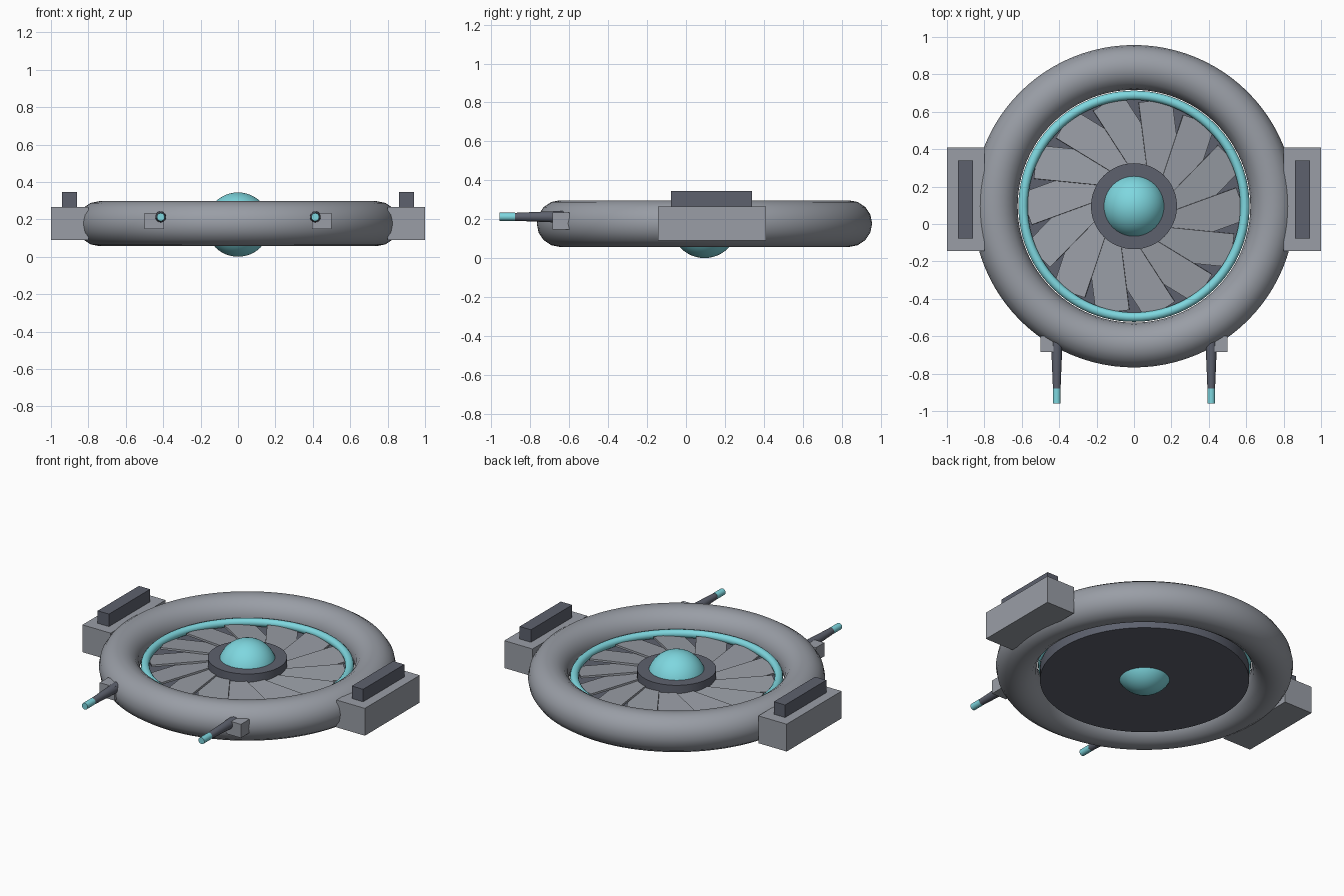
import bpy, bmesh, math
from mathutils import Matrix, Vector

cube = bpy.data.objects.get("Cube")
if cube:
    bpy.data.objects.remove(cube, do_unlink=True)


def material(name, rgb):
    m = bpy.data.materials.new(name)
    m.use_nodes = True
    col = (*rgb, 1)
    m.diffuse_color = col
    m.node_tree.nodes["Principled BSDF"].inputs["Base Color"].default_value = col
    return m


GREY = material("hull grey", (0.32, 0.34, 0.38))
DARK = material("dark grey", (0.11, 0.12, 0.155))
TEAL = material("glowing teal", (0.21, 0.68, 0.74))

CY = 0.095   # disc centre along y
MID = 0.177  # height of the hull's middle plane


def finish(obj, name, mat, smooth=False):
    obj.name = name
    obj.data.materials.append(mat)
    if smooth:
        bpy.ops.object.shade_smooth_by_angle(angle=math.radians(40))
    return obj


def box(name, mat, x, y, z):
    lo, hi = Vector((x[0], y[0], z[0])), Vector((x[1], y[1], z[1]))
    bpy.ops.mesh.primitive_cube_add(size=1, location=(lo + hi) / 2)
    obj = bpy.context.object
    obj.data.transform(Matrix.Diagonal((*(hi - lo), 1)))
    return finish(obj, name, mat)


def torus(name, mat, major, minor, z, sides):
    bpy.ops.mesh.primitive_torus_add(location=(0, CY, z), major_radius=major, minor_radius=minor,
                                     major_segments=96, minor_segments=sides)
    return finish(bpy.context.object, name, mat, True)


def disc(name, mat, radius, z0, z1, sides):
    bpy.ops.mesh.primitive_cylinder_add(vertices=sides, radius=radius, depth=z1 - z0,
                                        location=(0, CY, (z0 + z1) / 2))
    return finish(bpy.context.object, name, mat, True)


def barrel(name, mat, x, back, front, r_back, r_front, z):
    bpy.ops.mesh.primitive_cone_add(vertices=20, radius1=r_back, radius2=r_front, depth=back - front,
                                    location=(x, (back + front) / 2, z), rotation=(math.pi / 2, 0, 0))
    return finish(bpy.context.object, name, mat, True)


# Hull ring, light ring, floor and hub
torus("hull_ring", GREY, 0.742, 0.12, MID, 16)
torus("light_ring", TEAL, 0.593, 0.025, 0.182, 12)
disc("floor_disc", DARK, 0.607, 0.08, 0.155, 64)
disc("hub", DARK, 0.23, 0.15, 0.233, 48)
bpy.ops.mesh.primitive_uv_sphere_add(segments=40, ring_count=24, radius=0.172, location=(0, CY, 0.172))
finish(bpy.context.object, "core_sphere", TEAL, True)

# Swept fan blades, each slightly pitched so it overlaps its neighbour
BLADES = 14
mesh = bpy.data.meshes.new("fan_blades")
bm = bmesh.new()
for i in range(BLADES):
    a = 2 * math.pi * i / BLADES
    place = (Matrix.Rotation(a, 4, 'Z') @ Matrix.Translation((0.37, -0.06, 0.172))
             @ Matrix.Rotation(math.radians(20), 4, 'Z') @ Matrix.Rotation(math.radians(6), 4, 'X')
             @ Matrix.Diagonal((0.44, 0.18, 0.012, 1)))
    bmesh.ops.create_cube(bm, size=1, matrix=place)
bm.to_mesh(mesh)
bm.free()
mesh.materials.append(GREY)
blades = bpy.data.objects.new("fan_blades", mesh)
blades.location = (0, CY, 0)
bpy.context.collection.objects.link(blades)

# Side pods and guns, mirrored left and right
for side, s in (("left", 1), ("right", -1)):
    def span(a, b):
        return sorted((s * a, s * b))
    box(side + "_pod", GREY, span(0.8, 1.0), (-0.145, 0.41), (0.09, 0.265))
    box(side + "_pod_fin", DARK, span(0.86, 0.94), (-0.077, 0.34), (0.26, 0.345))
    box(side + "_gun_mount", GREY, span(0.395, 0.5), (-0.685, -0.6), (0.148, 0.235))
    barrel(side + "_gun_barrel", DARK, s * 0.413, -0.6, -0.89, 0.032, 0.02, 0.212)
    barrel(side + "_gun_tip", TEAL, s * 0.413, -0.88, -0.96, 0.021, 0.021, 0.212)
